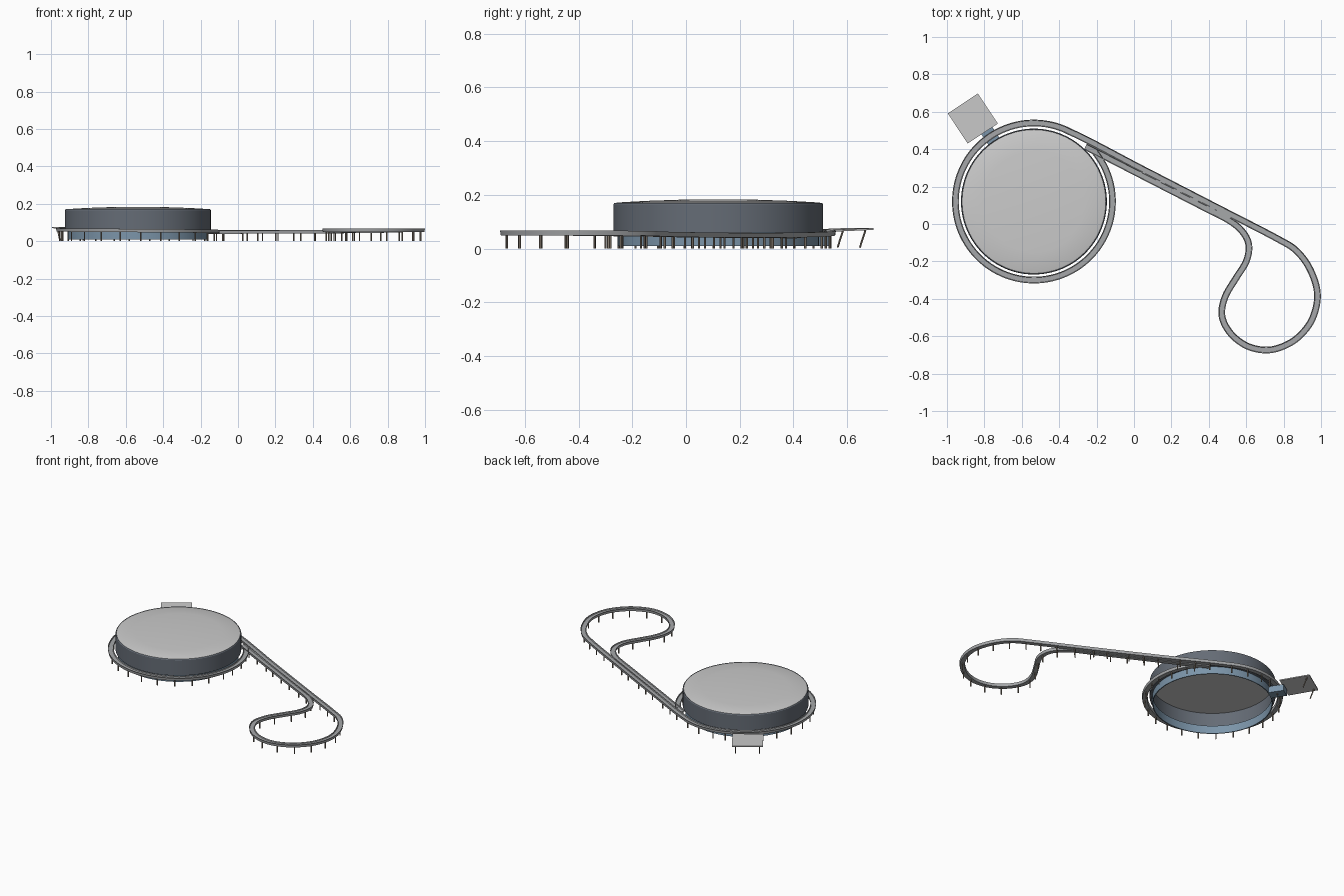
import bpy, bmesh, math
from mathutils import Vector

if "Cube" in bpy.data.objects:
    bpy.data.objects.remove(bpy.data.objects["Cube"])

CX, CY, R = -0.535, 0.12, 0.42


def material(name, rgb):
    m = bpy.data.materials.new(name)
    m.diffuse_color = (*rgb, 1)
    m.use_nodes = True
    m.node_tree.nodes["Principled BSDF"].inputs["Base Color"].default_value = m.diffuse_color
    return m


LIGHT = material("pale_roof", (0.62, 0.63, 0.63))
DARK = material("slate_wall", (0.13, 0.15, 0.18))
BLUE = material("blue_glass", (0.20, 0.30, 0.40))
GREY = material("track_grey", (0.38, 0.39, 0.40))
BROWN = material("post_brown", (0.25, 0.21, 0.17))


def finish(bm, name, mat, smooth=True):
    bmesh.ops.recalc_face_normals(bm, faces=bm.faces[:])
    me = bpy.data.meshes.new(name)
    bm.to_mesh(me)
    bm.free()
    ob = bpy.data.objects.new(name, me)
    bpy.context.collection.objects.link(ob)
    me.materials.append(mat)
    if smooth:
        bpy.ops.object.select_all(action='DESELECT')
        ob.select_set(True)
        bpy.context.view_layer.objects.active = ob
        bpy.ops.object.shade_smooth_by_angle(angle=math.radians(30))
    return ob


def lathe(name, profile, mat, closed, n=96):
    bm = bmesh.new()
    pts = [bm.verts.new((CX + r, CY, z)) for r, z in profile]
    pairs = list(zip(pts, pts[1:])) + ([(pts[-1], pts[0])] if closed else [])
    edges = [bm.edges.new(p) for p in pairs]
    bmesh.ops.spin(bm, geom=pts + edges, cent=(CX, CY, 0), axis=(0, 0, 1),
                   angle=2 * math.pi, steps=n)
    bmesh.ops.remove_doubles(bm, verts=bm.verts[:], dist=1e-5)
    return finish(bm, name, mat)


def beam(bm, a, b, r, n=6):
    # thin round strut between two points
    a, b = Vector(a), Vector(b)
    d = b - a
    q = d.to_track_quat('Z', 'Y').to_matrix().to_4x4()
    q.translation = (a + b) / 2
    bmesh.ops.create_cone(bm, cap_ends=True, segments=n, radius1=r, radius2=r,
                          depth=d.length, matrix=q)


def catmull(pts, steps=10):
    out = []
    for p0, p1, p2, p3 in zip(pts, pts[1:], pts[2:], pts[3:]):
        for i in range(steps):
            t = i / steps
            out.append(0.5 * (2 * p1 + (p2 - p0) * t + (2 * p0 - 5 * p1 + 4 * p2 - p3) * t * t
                              + (3 * p1 - p0 - 3 * p2 + p3) * t ** 3))
    return out + [pts[-2]]


# Round building: roof, wall and recessed glass base, open underneath
lathe("roof", [(0, 0.184), (0.14, 0.1825), (0.27, 0.178), (0.375, 0.172), (0.387, 0.168),
               (0.387, 0.160), (0, 0.160)], LIGHT, False)
lathe("outer_wall", [(0.386, 0.171), (0.390, 0.165), (0.390, 0.060), (0.372, 0.060),
                     (0.380, 0.068), (0.380, 0.165)], DARK, True)
lathe("glass_base", [(0.374, 0.064), (0.374, 0.010), (0.368, 0.010), (0.368, 0.064)], BLUE, True)

# Track centreline: ring around the building, straight, teardrop loop, straight back
ring = []
start, end = 39, -297.3
for i in range(91):
    t = i / 90
    a = math.radians(start + (end - start) * t)
    z = 0.058 + 0.014 * math.sin(math.pi * min(1, t * 0.62 / 0.75) * 0.6) \
        - 0.010 * max(0, (t - 0.85) / 0.15)
    ring.append(Vector((CX + R * math.cos(a), CY + R * math.sin(a), z)))
loop = [(-0.343, 0.493, 0.062), (0.05, 0.291, 0.059), (0.45, 0.085, 0.060), (0.76, -0.075, 0.063),
        (0.87, -0.145, 0.066), (0.945, -0.25, 0.067), (0.981, -0.38, 0.067),
        (0.952, -0.51, 0.067), (0.878, -0.605, 0.067), (0.79, -0.657, 0.067),
        (0.70, -0.674, 0.067), (0.60, -0.65, 0.067), (0.515, -0.583, 0.067),
        (0.470, -0.49, 0.067), (0.487, -0.39, 0.066), (0.545, -0.29, 0.065),
        (0.60, -0.20, 0.064), (0.614, -0.115, 0.062), (0.583, -0.045, 0.061),
        (0.51, 0.018, 0.060), (0.35, 0.101, 0.059), (0.05, 0.255, 0.058),
        (-0.15, 0.358, 0.057), (-0.26, 0.414, 0.057), (-0.36, 0.465, 0.057)]
loop = [Vector(p) for p in loop]
loop[0].z = ring[-1].z
path = ring[:-1] + catmull([ring[-8]] + loop)

# Channel-shaped track with flared parapets
profile = [(-0.018, 0), (-0.015, 0), (-0.013, -0.007), (0.013, -0.007),
           (0.015, 0), (0.018, 0), (0.015, -0.018), (-0.015, -0.018)]
bm = bmesh.new()
rows = []
for i, p in enumerate(path):
    d = path[min(i + 1, len(path) - 1)] - path[max(i - 1, 0)]
    side = Vector((d.y, -d.x, 0)).normalized()
    rows.append([bm.verts.new(p + side * u + Vector((0, 0, w))) for u, w in profile])
for a, b in zip(rows, rows[1:]):
    for k in range(len(profile)):
        m = (k + 1) % len(profile)
        bm.faces.new((a[k], a[m], b[m], b[k]))
bm.faces.new(rows[0])
bm.faces.new(rows[-1])
finish(bm, "walkway_track", GREY)

# Support posts, evenly spaced along the track
bm = bmesh.new()
travelled = 0.05
for a, b in zip(path, path[1:]):
    travelled += (b - a).length
    if travelled >= 0.108:
        travelled -= 0.108
        beam(bm, (b.x, b.y, 0), (b.x, b.y, b.z - 0.016), 0.0042)
finish(bm, "support_posts", BROWN)


def box(name, centre, size, angle, mat, tilt=0):
    bpy.ops.mesh.primitive_cube_add(size=1, location=centre, rotation=(tilt, 0, angle))
    ob = bpy.context.object
    ob.name = name
    ob.scale = size
    ob.data.materials.append(mat)
    return ob


# Entrance canopy with slanted legs and a small lobby under the track
ang = math.radians(33.6)
out = Vector((-math.sin(ang), math.cos(ang), 0))
along = Vector((math.cos(ang), math.sin(ang), 0))
mid = Vector((-0.862, 0.564, 0.070))
box("entrance_canopy", mid, (0.193, 0.193, 0.007), ang, LIGHT, math.radians(2))
bm = bmesh.new()
for s in (-1, 1):
    top = mid + out * 0.075 + along * 0.075 * s
    foot = top - out * 0.025
    beam(bm, (foot.x, foot.y, 0.005), top, 0.004)
finish(bm, "canopy_legs", BROWN)
lobby = Vector((CX, CY, 0.032)) + out * 0.42
box("entrance_lobby", lobby, (0.07, 0.10, 0.044), ang, BLUE)
